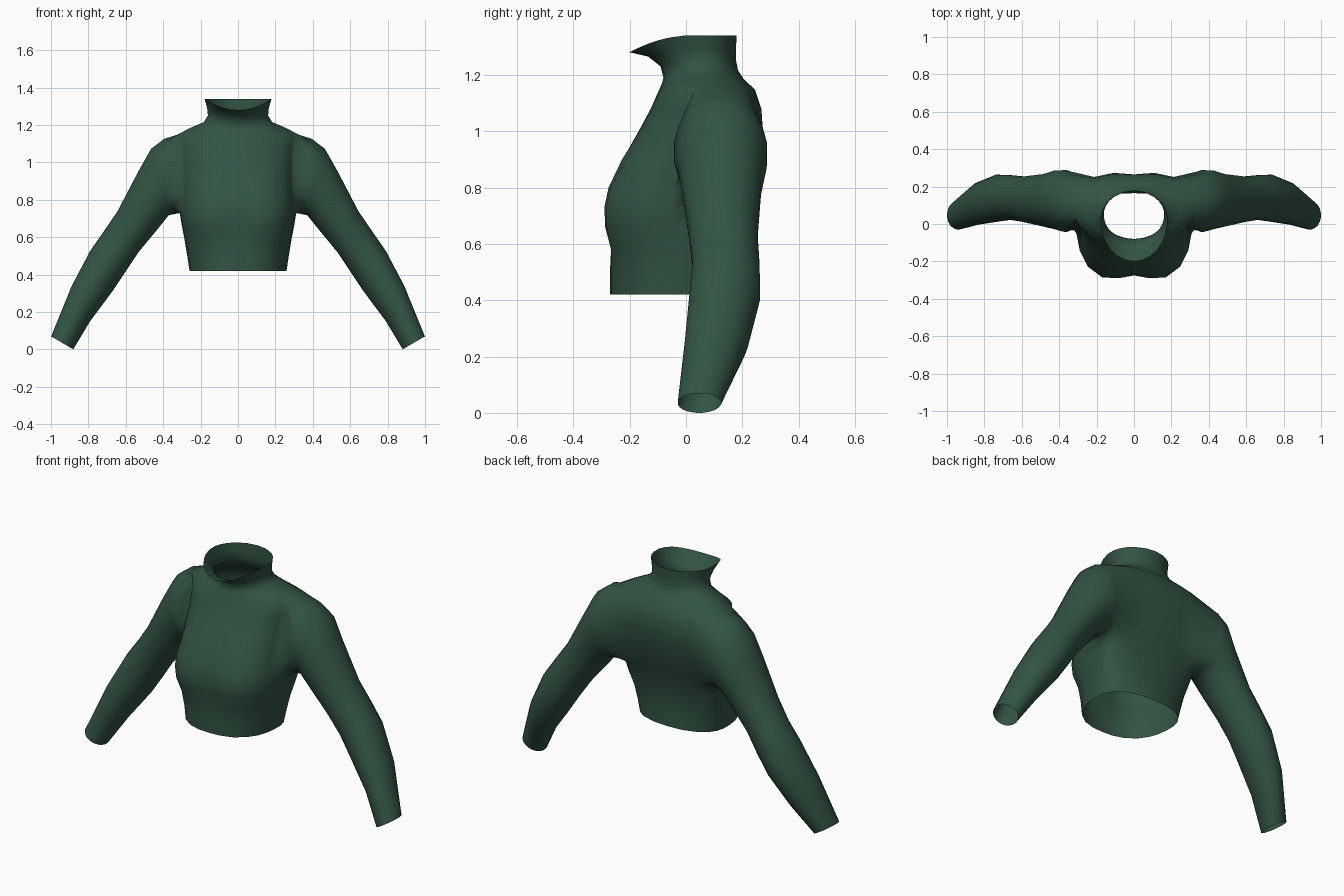
import bpy, bmesh, math

if "Cube" in bpy.data.objects:
    bpy.data.objects.remove(bpy.data.objects["Cube"])

green = bpy.data.materials.new("dark_green_knit")
green.diffuse_color = (0.032, 0.088, 0.055, 1)
green.use_nodes = True
green.node_tree.nodes["Principled BSDF"].inputs["Base Color"].default_value = green.diffuse_color

# Torso rings: z, half width, front y, back y, middle y, squareness, front drop, front cleft, back cleft
RINGS = [
    (0.42, 0.26, -0.27, 0.17, 0.00, 2.4, 0, 0, 0),
    (0.50, 0.272, -0.27, 0.165, 0.02, 2.5, 0, 0, 0),
    (0.58, 0.285, -0.275, 0.165, 0.04, 2.7, 0, 0.01, 0),
    (0.66, 0.30, -0.305, 0.18, 0.07, 3.0, 0, 0.03, 0),
    (0.73, 0.312, -0.31, 0.20, 0.09, 3.0, 0, 0.035, 0),
    (0.80, 0.31, -0.29, 0.225, 0.10, 3.0, 0, 0.025, 0),
    (0.90, 0.305, -0.235, 0.265, 0.10, 2.8, 0, 0.01, 0.015),
    (1.00, 0.31, -0.168, 0.285, 0.10, 2.5, 0, 0, 0.02),
    (1.08, 0.315, -0.125, 0.278, 0.10, 2.4, 0, 0, 0.015),
    (1.147, 0.33, -0.10, 0.245, 0.10, 2.3, 0.01, 0, 0),
    (1.185, 0.255, -0.085, 0.205, 0.09, 2.1, 0.015, 0, 0),
    (1.215, 0.185, -0.08, 0.185, 0.07, 2.0, 0.025, 0, 0),
    (1.25, 0.162, -0.09, 0.178, 0.05, 2.0, 0.02, 0, 0),
    (1.29, 0.166, -0.135, 0.177, 0.04, 2.0, 0.025, 0, 0),
    (1.34, 0.18, -0.20, 0.18, 0.02, 2.0, 0.06, 0, 0),
]
ANGLES = [-90, -75, -60, -45, -32, -20, -7, 8, 22, 36, 50, 70, 90]
C0, C1, R0, R1 = 5, 10, 4, 9          # armhole columns and rows

# Sleeve rings: upper x, upper z, lower x, lower z, front y, back y
SLEEVE = [
    (0.395, 1.128, 0.335, 0.722, -0.045, 0.29),
    (0.465, 1.075, 0.37, 0.715, -0.03, 0.288),
    (0.53, 0.96, 0.43, 0.64, -0.015, 0.268),
    (0.645, 0.74, 0.53, 0.52, 0.01, 0.255),
    (0.72, 0.63, 0.60, 0.415, 0.022, 0.262),
    (0.79, 0.53, 0.67, 0.31, 0.012, 0.265),
    (0.89, 0.34, 0.79, 0.15, -0.005, 0.22),
    (1.00, 0.07, 0.88, 0.00, -0.03, 0.125),
]

bm = bmesh.new()


def torso_ring(z, w, front, back, mid, n, drop, cf, cb):
    verts = []
    for a in ANGLES:
        c, s = math.cos(math.radians(a)), math.sin(math.radians(a))
        r = (abs(c) ** n + abs(s) ** n) ** (-1 / n)
        x = 0 if abs(a) == 90 else w * r * c
        y = mid + r * s * ((back - mid) if s > 0 else (mid - front))
        dip = math.exp(-(x / 0.1) ** 2)
        y += -cb * dip if s > 0 else cf * dip
        verts.append(bm.verts.new((x, y, z - drop * max(0, -s) ** 2)))
    return verts


# Right half of the body, with an armhole left open
grid = [torso_ring(*r) for r in RINGS]
for i in range(len(grid) - 1):
    for j in range(len(ANGLES) - 1):
        if not (R0 <= i < R1 and C0 <= j < C1):
            bm.faces.new((grid[i][j], grid[i][j + 1], grid[i + 1][j + 1], grid[i + 1][j]))

# Armhole edge, going front to back along the bottom, then round
loop = [grid[R0][j] for j in range(C0, C1)]
loop += [grid[i][C1] for i in range(R0, R1)]
loop += [grid[R1][j] for j in range(C1, C0, -1)]
loop += [grid[i][C0] for i in range(R1, R0, -1)]
count = len(loop)

# Sleeve grown from the armhole to the open cuff
for ux, uz, lx, lz, front, back in SLEEVE:
    ring = []
    for k in range(count):
        a = math.radians(-90 + (k - (C1 - C0) / 2) * 360 / count)
        u, v = math.sin(a), math.cos(a)
        ring.append(bm.verts.new(((ux + lx) / 2 + u * (ux - lx) / 2,
                                  (front + back) / 2 + v * (back - front) / 2,
                                  (uz + lz) / 2 + u * (uz - lz) / 2)))
    for k in range(count):
        m = (k + 1) % count
        bm.faces.new((loop[k], loop[m], ring[m], ring[k]))
    loop = ring

bmesh.ops.recalc_face_normals(bm, faces=bm.faces)
# Keep the outside of the cloth facing outward
bm.faces.ensure_lookup_table()
if bm.faces[0].normal.y > 0:
    bmesh.ops.reverse_faces(bm, faces=bm.faces)
for f in bm.faces:
    f.smooth = True

mesh = bpy.data.meshes.new("cropped_sweater")
bm.to_mesh(mesh)
bm.free()
mesh.materials.append(green)
sweater = bpy.data.objects.new("cropped_sweater", mesh)
bpy.context.collection.objects.link(sweater)

# Left half
mirror = sweater.modifiers.new("mirror", "MIRROR")
mirror.use_clip = True
mirror.merge_threshold = 0.001
